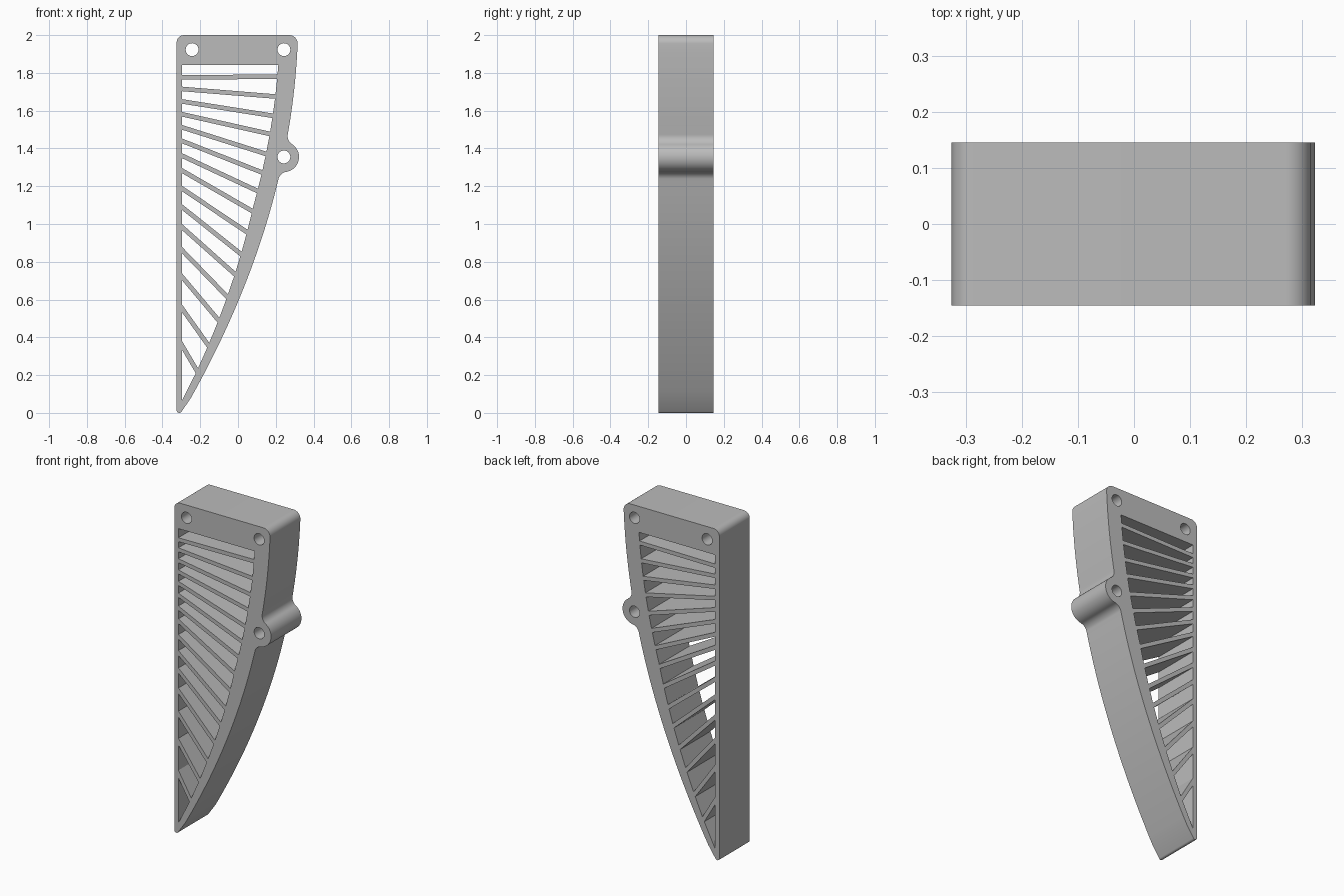
import bpy, bmesh, math
from mathutils import Vector, Matrix

cube = bpy.data.objects.get("Cube")
if cube:
    bpy.data.objects.remove(cube, do_unlink=True)

HALF_DEPTH = 0.145
WALL_X = -0.297                      # inner face of the straight wall
LUG, LUG_R, FILLET = Vector((0.243, 1.355)), 0.08, 0.05


def outer(z):
    """Outer x of the curved edge at height z."""
    return 0.005 + 0.582 * (z - 0.6) - 0.138 * (z * z - 0.36)


def inner(z):
    """Inner x of the curved edge; the rim thins toward the tip."""
    return outer(z) - min(0.096, 0.033 + 0.058 * z)


def arc(c, r, a0, a1, n=12):
    """Points along the shorter arc from a0 to a1."""
    d = (a1 - a0 + math.pi) % (2 * math.pi) - math.pi
    return [(c[0] + r * math.cos(a0 + d * i / n),
             c[1] + r * math.sin(a0 + d * i / n)) for i in range(n + 1)]


def angle(v):
    return math.atan2(v[1], v[0])


def fillet(z_far, z_near):
    """Height, normal and centre of the fillet joining curved edge and lug."""
    for _ in range(40):
        z = (z_far + z_near) / 2
        n = Vector((1, -(0.582 - 0.276 * z))).normalized()
        c = Vector((outer(z), z)) + n * FILLET
        if (c - LUG).length > LUG_R + FILLET:
            z_far = z
        else:
            z_near = z
    return z, n, c


def edge(z0, z1, n):
    """Points of the curved edge strictly between two heights."""
    return [(outer(z), z) for z in (z0 + (z1 - z0) * i / n for i in range(1, n))]


# Outline: tip, curved edge, filleted lug, curved edge, rounded top corners
za, na, ca = fillet(1.05, 1.33)
zb, nb, cb = fillet(1.65, 1.38)
q = math.pi / 2
outline = arc((-0.311, 0.014), 0.014, -2 * q, -0.35 * q, 8)
outline += edge(0.0, za, 32)[1:]
outline += arc(ca, FILLET, angle(-na), angle(LUG - ca))
outline += arc(LUG, LUG_R, angle(ca - LUG), angle(cb - LUG), 24)[1:-1]
outline += arc(cb, FILLET, angle(LUG - cb), angle(-nb))
outline += edge(zb, 1.955, 10)
outline += arc((outer(1.955) - 0.045, 1.955), 0.045, 0, q)
outline += arc((-0.285, 1.96), 0.04, q, 2 * q)

# Rib centre heights at the straight wall and at the curved rim
ribs = zip((1.776, 1.715, 1.649, 1.581, 1.512, 1.44, 1.362, 1.283, 1.188,
            1.09, 0.984, 0.862, 0.721, 0.554, 0.358),
           (1.78, 1.675, 1.573, 1.477, 1.371, 1.273, 1.175, 1.069, 0.957,
            0.841, 0.735, 0.615, 0.491, 0.358, 0.223))


def rib_edge(zl, zr, side):
    """Ends of one rib edge, on the wall and on the rim."""
    slope = (zr - zl) / (inner(zr) - WALL_X)
    start = zl + side * 0.012 * math.hypot(1, slope)
    lo, hi = 0.0, 2.0
    for _ in range(40):
        z = (lo + hi) / 2
        if z > start + slope * (inner(z) - WALL_X):
            hi = z
        else:
            lo = z
    return (WALL_X, start), (inner(z), z)


# Slots are the gaps between neighbouring ribs
holes = []
top = (WALL_X, 1.843), (inner(1.843), 1.843)
for zl, zr in ribs:
    left, right = rib_edge(zl, zr, 1)
    holes.append([top[0], left, right, top[1]])
    top = rib_edge(zl, zr, -1)
holes.append([top[0], (WALL_X, 0.064), top[1]])

# Screw holes
for c in ((-0.243, 1.923), (0.243, 1.923), LUG):
    holes.append(arc(c, 0.034, 0, math.pi * 0.999, 16)[:-1]
                 + arc(c, 0.034, math.pi, math.pi * 1.999, 16)[:-1])

# Filled, extruded profile
curve = bpy.data.curves.new("bracket_profile", 'CURVE')
curve.dimensions = '2D'
curve.fill_mode = 'BOTH'
curve.extrude = HALF_DEPTH
for pts in [outline] + holes:
    s = curve.splines.new('POLY')
    s.points.add(len(pts) - 1)
    for p, (x, y) in zip(s.points, pts):
        p.co = (x, y, 0, 1)
    s.use_cyclic_u = True
bracket = bpy.data.objects.new("ribbed_bracket", curve)
bpy.context.collection.objects.link(bracket)
bpy.ops.object.select_all(action='DESELECT')
bracket.select_set(True)
bpy.context.view_layer.objects.active = bracket
bpy.ops.object.convert(target='MESH')
bracket = bpy.context.view_layer.objects.active
bracket.name = "ribbed_bracket"

# Weld and stand upright
bm = bmesh.new()
bm.from_mesh(bracket.data)
bmesh.ops.remove_doubles(bm, verts=bm.verts, dist=0.0002)
bmesh.ops.rotate(bm, verts=bm.verts, matrix=Matrix.Rotation(q, 3, 'X'))
bmesh.ops.recalc_face_normals(bm, faces=bm.faces)
bm.to_mesh(bracket.data)
bm.free()
bpy.ops.object.shade_smooth_by_angle(angle=math.radians(30))

# Plain grey
grey = bpy.data.materials.new("plain_grey")
grey.use_nodes = True
colour = (0.5, 0.5, 0.5, 1)
grey.diffuse_color = colour
grey.node_tree.nodes["Principled BSDF"].inputs["Base Color"].default_value = colour
bracket.data.materials.clear()
bracket.data.materials.append(grey)
